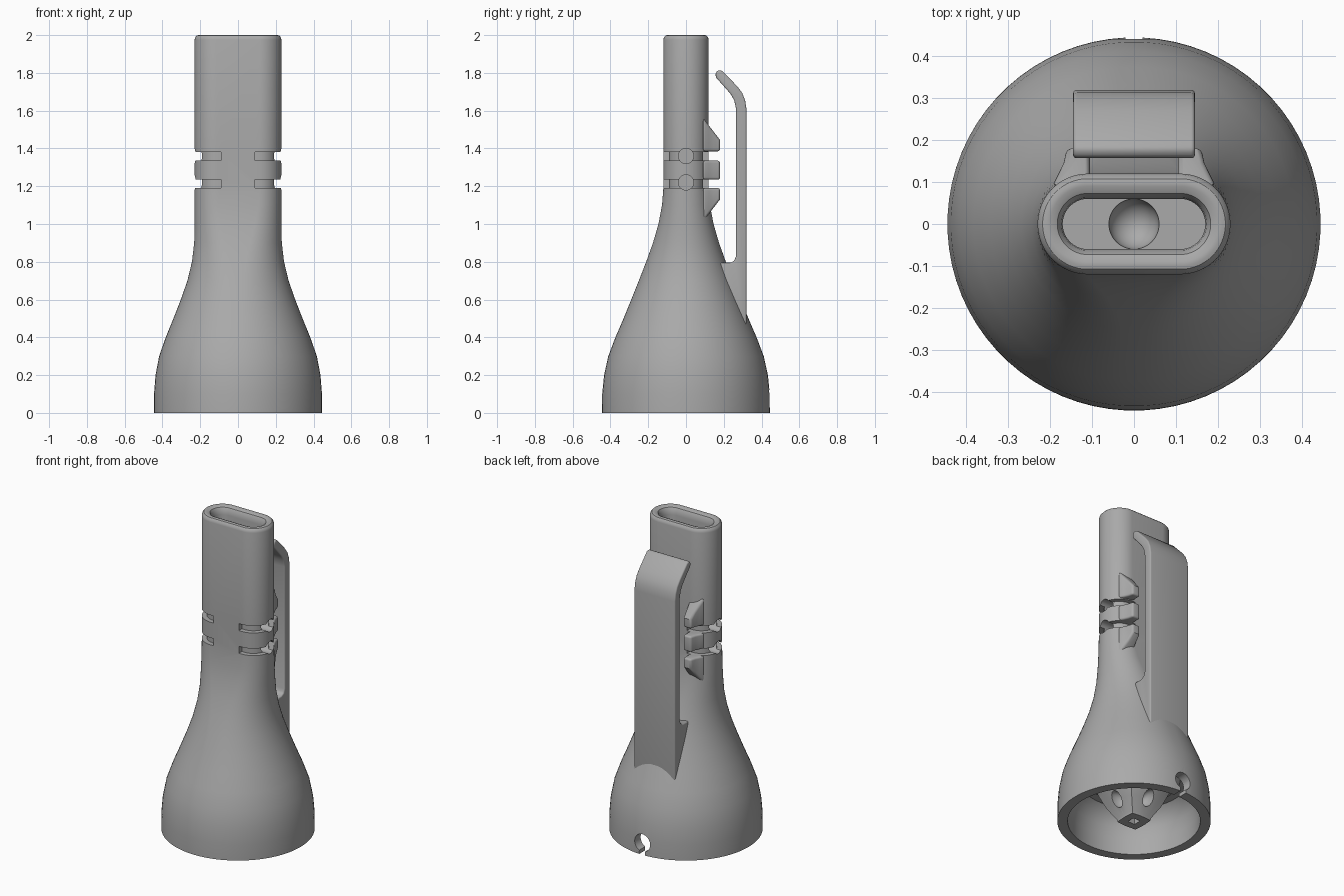
import bpy, bmesh
from math import sin, cos, pi, radians
from mathutils import Matrix

if "Cube" in bpy.data.objects:
    bpy.data.objects.remove(bpy.data.objects["Cube"], do_unlink=True)

grey = bpy.data.materials.new("plain grey")
grey.use_nodes = True
grey.diffuse_color = (0.4, 0.4, 0.4, 1)
grey.node_tree.nodes["Principled BSDF"].inputs["Base Color"].default_value = (0.4, 0.4, 0.4, 1)
N = 72


def finish(name, bm):
    bmesh.ops.recalc_face_normals(bm, faces=bm.faces)
    me = bpy.data.meshes.new(name)
    bm.to_mesh(me)
    bm.free()
    me.materials.append(grey)
    ob = bpy.data.objects.new(name, me)
    bpy.context.collection.objects.link(ob)
    return ob


def activate(ob):
    bpy.ops.object.select_all(action='DESELECT')
    ob.select_set(True)
    bpy.context.view_layer.objects.active = ob


def loft(name, rings, closed=False):
    """Skin a stack of rings, capped at the ends or joined into a loop."""
    bm = bmesh.new()
    rows = [[bm.verts.new(p) for p in ring] for ring in rings]
    pairs = list(zip(rows, rows[1:])) + ([(rows[-1], rows[0])] if closed else [])
    for a, b in pairs:
        for i in range(len(a)):
            j = (i + 1) % len(a)
            bm.faces.new((a[i], a[j], b[j], b[i]))
    if not closed:
        bm.faces.new(rows[0])
        bm.faces.new(rows[-1])
    return finish(name, bm)


def stadium(hw, r, z):
    ring = []
    for i in range(N):
        t = 2 * pi * (i + 0.5) / N
        side = 1 if cos(t) > 0 else -1
        ring.append((r * cos(t) + side * (hw - r), r * sin(t), z))
    return ring


def squircle(r, z, k):
    """Circle for k = 0, square for k = 1."""
    ring = []
    for i in range(N):
        c, s = cos(2 * pi * i / N), sin(2 * pi * i / N)
        f = r / max(abs(c), abs(s)) ** k
        ring.append((c * f, s * f, z))
    return ring


def prism(name, poly, lo, hi, axis='z'):
    if axis == 'z':
        rings = [[(a, b, h) for a, b in poly] for h in (lo, hi)]
    else:
        rings = [[(h, a, b) for a, b in poly] for h in (lo, hi)]
    return loft(name, rings)


def ball(name, centre, radii):
    bm = bmesh.new()
    bmesh.ops.create_uvsphere(bm, u_segments=32, v_segments=16, radius=1)
    bm.transform(Matrix.Translation(centre) @ Matrix.Diagonal((*radii, 1)))
    return finish(name, bm)


def rod(name, centre, r, length, axis):
    bm = bmesh.new()
    bmesh.ops.create_cone(bm, cap_ends=True, segments=40, radius1=r, radius2=r, depth=length)
    turn = Matrix.Rotation(pi / 2, 4, 'Y' if axis == 'x' else 'X')
    bm.transform(Matrix.Translation(centre) @ turn)
    return finish(name, bm)


def cut(ob, tool):
    mod = ob.modifiers.new("cut", 'BOOLEAN')
    mod.operation, mod.solver, mod.object = 'DIFFERENCE', 'EXACT', tool
    activate(ob)
    bpy.ops.object.modifier_apply(modifier=mod.name)
    bpy.data.objects.remove(tool, do_unlink=True)


def soften(ob, width=0.0, angle=35):
    activate(ob)
    if width:
        mod = ob.modifiers.new("round", 'BEVEL')
        mod.width, mod.segments, mod.limit_method = width, 4, 'ANGLE'
        mod.angle_limit = radians(40)
        bpy.ops.object.modifier_apply(modifier=mod.name)
    bpy.ops.object.shade_smooth_by_angle(angle=radians(angle))


# Body: round base blending into an oval neck, rolled over the rim into the mouth
profile = [(.445, .445, 0), (.445, .444, .1), (.437, .434, .2), (.418, .412, .3),
           (.383, .374, .4), (.342, .331, .5), (.303, .29, .6), (.268, .25, .7),
           (.244, .211, .8), (.232, .175, .9), (.23, .146, 1), (.23, .127, 1.1),
           (.23, .12, 1.19), (.23, .12, 1.975), (.227, .117, 1.988), (.218, .108, 1.998),
           (.21, .1, 2), (.2, .09, 2), (.183, .073, 1.992), (.173, .063, 1.975),
           (.17, .06, 1.95), (.17, .06, 1.45)]
body = loft("body", [stadium(*p) for p in profile])

# Hollow underside around a square-tipped central nub
bowl = [(.385, -.05, 0), (.385, .1, 0), (.375, .17, 0), (.35, .23, 0), (.31, .265, 0),
        (.26, .265, .1), (.21, .23, .3), (.17, .17, .5), (.125, .09, .7),
        (.075, .015, .8), (.065, -.05, .8)]
cut(body, loft("bowl_cutter", [squircle(*p) for p in bowl], closed=True))
cut(body, prism("tip_cutter", [(-.025, -.025), (.025, -.025), (.025, .025), (-.025, .025)], -.05, .05))
for sx, sy in ((1, 0), (-1, 0), (0, 1), (0, -1)):
    cut(body, ball("port_cutter", (.13 * sx, .13 * sy, .1),
                   (.065 if sx else .035, .065 if sy else .035, .05)))

# Keyhole notch at the back of the base
cut(body, rod("notch_cutter", (0, .45, .075), .055, .3, 'y'))
cut(body, prism("slit_cutter", [(-.02, .3), (.02, .3), (.02, .6), (-.02, .6)], -.05, .06))

# Dimple in the mouth floor
cut(body, ball("dimple_cutter", (0, 0, 1.45), (.06, .06, .06)))

# Two grooves round each side of the neck, with a round hole in each
for side in (1, -1):
    arc = [(.11 + .09 * cos(t), .09 * sin(t)) for t in [pi / 2 - pi * i / 20 for i in range(21)]]
    shape = [(.09, -.2), (.3, -.2), (.3, .2), (.09, .2), (.09, .09)] + arc + [(.09, -.09)]
    for low, high, hole in ((1.19, 1.235, 1.22), (1.335, 1.38, 1.36)):
        cut(body, prism("groove_cutter", [(side * x, y) for x, y in shape], low, high))
        cut(body, rod("hole_cutter", (side * .21, 0, hole), .04, .18, 'x'))
soften(body, angle=32)

# Lugs on the back of the neck: flat middle pair, ramped upper and lower pairs
outline = [(.105, .09), (.105, .18), (.16, .18), (.168, .145), (.18, .12), (.195, .09)]
for side, word in ((1, "left"), (-1, "right")):
    for level, low, high, ramp in (("lower", 1.13, 1.19, -1), ("middle", 1.235, 1.335, 0),
                                   ("upper", 1.385, 1.445, 1)):
        lug = prism(f"{level}_lug_{word}", [(side * x, y) for x, y in outline], low, high)
        for v in lug.data.vertices:
            if ramp * (v.co.z - (low + high) / 2) > 0:
                v.co.z += ramp * 1.3 * (.18 - v.co.y)
        soften(lug, .012)

# Clip: upright strip bent in at the top, joined to the body by a filled root
clip_side = [(.18, .36), (.32, .36), (.32, 1.61), (.313, 1.655), (.297, 1.695), (.27, 1.73),
             (.195, 1.808), (.178, 1.815), (.162, 1.808), (.155, 1.79), (.162, 1.772),
             (.235, 1.69), (.255, 1.655), (.265, 1.61), (.265, .83), (.255, .805),
             (.235, .795), (.18, .795)]
soften(prism("clip", clip_side, -.145, .145, 'x'), .018)
